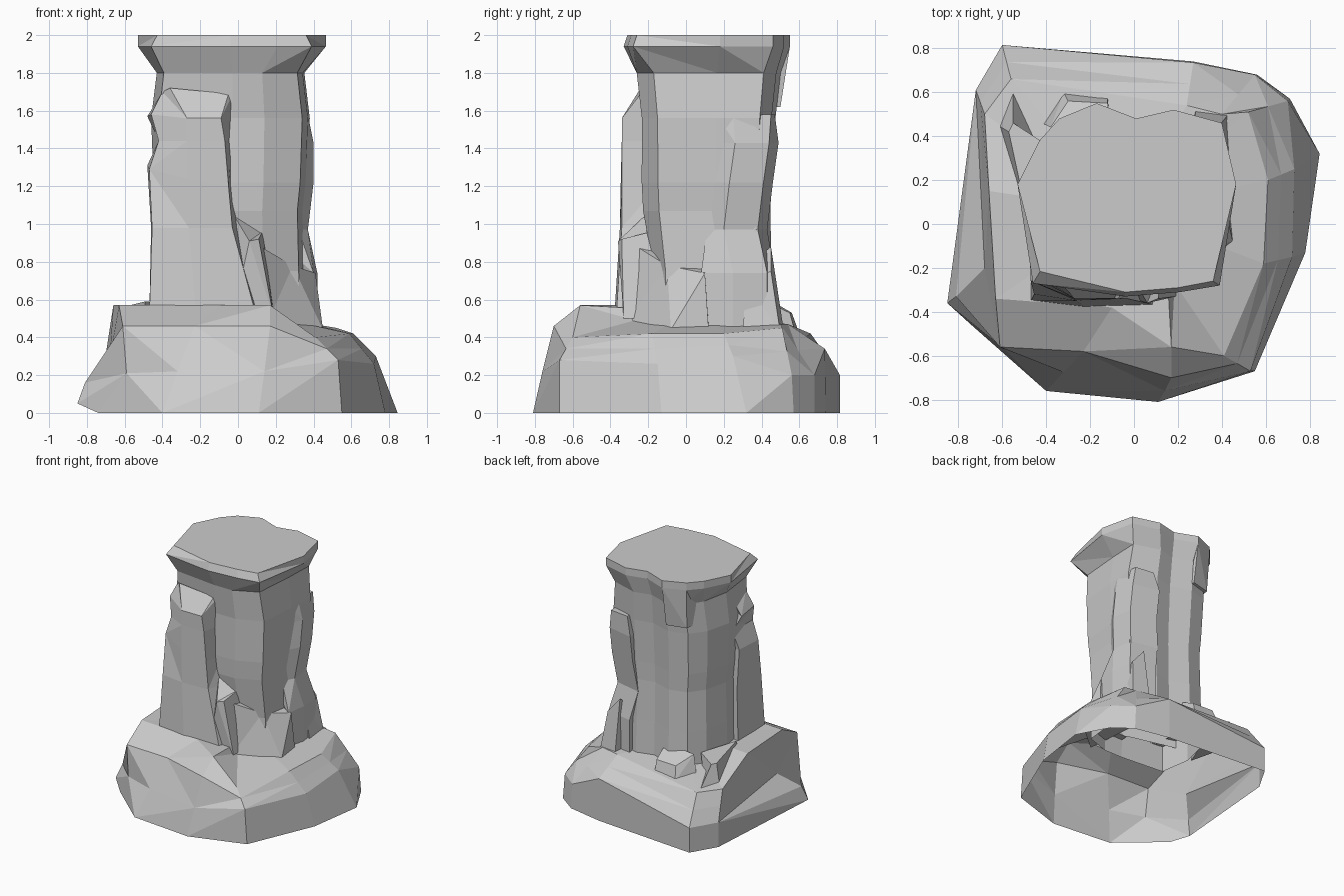
import bpy, bmesh
from mathutils import Vector


def loft(name, rings, cap_top=True, cap_bottom=False):
    """Skin a stack of equal-length closed rings (counter-clockwise from above)."""
    bm = bmesh.new()
    loops = [[bm.verts.new(p) for p in ring] for ring in rings]
    n = len(loops[0])
    for lo, hi in zip(loops, loops[1:]):
        for i in range(n):
            j = (i + 1) % n
            bm.faces.new((lo[i], lo[j], hi[j], hi[i]))
    if cap_top:
        bm.faces.new(loops[-1])
    if cap_bottom:
        bm.faces.new(loops[0][::-1])
    # warped quads become clean flat facets
    bmesh.ops.connect_verts_nonplanar(bm, angle_limit=0.15, faces=bm.faces[:])
    me = bpy.data.meshes.new(name)
    bm.to_mesh(me)
    bm.free()
    ob = bpy.data.objects.new(name, me)
    bpy.context.collection.objects.link(ob)
    return ob


def at(z, pts):
    return [(x, y, z) for x, y in pts]


# Base boulder: ground line, shoulder, step, upper rim, inner rim (open underneath)
ground = [(.11, -.81, 0), (.55, -.67, 0), (.78, -.13, 0), (.845, .32, 0),
          (.71, .57, 0), (.56, .68, 0), (.27, .74, 0), (-.60, .815, 0),
          (-.72, .61, 0), (-.85, -.36, .05), (-.74, -.46, 0), (-.40, -.76, 0)]
shoulder = [(.14, -.76, .22), (.53, -.67, .28), (.72, -.15, .26), (.73, .25, .3),
            (.70, .56, .2), (.55, .68, .2), (.27, .735, .34), (-.60, .815, .2),
            (-.72, .61, .2), (-.81, -.33, .16), (-.59, -.57, .21), (-.32, -.675, .22)]
rim = [(.17, -.56, .57), (.41, -.60, .40), (.59, -.18, .42), (.61, .2, .42),
       (.52, .51, .45), (.40, .50, .47), (.24, .54, .47), (-.56, .66, .42),
       (-.68, .50, .42), (-.66, .15, .57), (-.63, -.34, .57), (-.10, -.38, .57)]
step = [Vector(s).lerp(Vector(r), .5) for s, r in zip(shoulder, rim)]
step[0] = (.17, -.70, .46)       # front crest
step[11] = (-.23, -.58, .46)
step[9] = (-.68, -.20, .28)      # left-hand ledge
step[10] = (-.61, -.56, .46)     # upright corner above the ledge
c = Vector((-.04, .06))
inner = [(c.x + (x - c.x) * .5, c.y + (y - c.y) * .5, .56 if z > .5 else .49) for x, y, z in rim]
inner[0] = (.15, -.2, .55)
inner[11] = (-.1, -.2, .56)
loft("base_boulder", [ground, shoulder, step, rim, inner], cap_top=False)

# Column shaft, undercut at the front foot, with flared capital
shaft = [(-.03, -.22), (.14, -.22), (.34, -.14), (.37, .16), (.38, .38), (.15, .44),
         (.0, .41), (-.17, .46), (-.32, .42), (-.41, .30), (-.46, .10), (-.42, -.18)]
flare = [(-.04, -.33), (.21, -.31), (.39, -.28), (.465, .18), (.40, .46), (.18, .52),
         (.01, .48), (-.17, .55), (-.34, .48), (-.43, .38), (-.53, .18), (-.46, -.27)]
levels = [(.35, .96, 1.02, .8), (.75, .95, .98, .8), (1.07, .93, .96, 1.1),
          (1.22, .97, .98, 1.1), (1.56, 1, 1.04, 1), (1.8, .93, 1.12, 1)]
rings = []
for z, sx, sy, front in levels:
    ring = [(-.03 + (x + .03) * sx, .12 + (y - .12) * sy) for x, y in shaft]
    rings.append(at(z, [(x, y * front if y < 0 else y) for x, y in ring]))
top = [(x * (.93 if y < 0 else 1), y * .8 if y < 0 else y) for x, y in flare]
top[0], top[1] = (-.04, -.31), (.20, -.29)
top[2] = (.36, -.26)
loft("column", rings + [at(1.94, flare), at(2, top)])

# Tall front buttress: back-left, front-left, front-mid, front-right, inner-right
loft("front_buttress", [
    [(-.47, 0, .5), (-.47, -.35, .5), (-.22, -.38, .5), (.10, -.37, .5), (.12, -.15, .5)],
    [(-.46, 0, .98), (-.455, -.32, .98), (-.26, -.35, .98), (-.03, -.34, .98), (.02, -.15, .98)],
    [(-.48, 0, 1.31), (-.47, -.26, 1.29), (-.27, -.345, 1.24), (-.05, -.34, 1.2), (-.03, -.15, 1.2)],
    [(-.42, 0, 1.44), (-.42, -.26, 1.44), (-.27, -.34, 1.44), (-.07, -.34, 1.44), (-.03, -.15, 1.44)],
    [(-.48, -.03, 1.57), (-.46, -.22, 1.58), (-.27, -.34, 1.56), (-.09, -.34, 1.56), (-.03, -.22, 1.68)],
    [(-.40, -.03, 1.68), (-.40, -.20, 1.70), (-.36, -.24, 1.72), (-.05, -.24, 1.69), (-.03, -.15, 1.69)]])

# Back-right slab running up the shaft
right_slab = [(.37, .16), (.42, .25), (.40, .43), (.18, .48), (.2, .2)]
foot = [(.40, .08), (.42, .25), (.40, .43), (.18, .47), (.2, .2)]
loft("right_slab", [at(.42, foot), at(.74, foot)]
     + [at(z, [(x + dx, y + dy) for x, y in right_slab]) for z, dx, dy in
        [(.97, -.05, -.05), (1.22, -.02, -.02), (1.43, -.02, .01)]]
     + [at(1.58, [(.34, .16), (.37, .25), (.36, .45), (.2, .47), (.25, .2)])])

# Broken chips: (name, foot z, foot outline, top corners)
chips = [
    ("front_chip", .5, [(-.03, -.33), (.19, -.33), (.20, -.12), (-.03, -.12)],
     [(.06, -.36, .91), (.11, -.34, .92), (.13, -.18, .96), (-.03, -.2, 1.06)]),
    ("right_front_chip", .44, [(.14, -.34), (.45, -.08), (.43, .12), (.1, .12)],
     [(.12, -.26, .88), (.29, -.10, .78), (.41, .10, .74), (.1, .1, .84)]),
    ("back_right_chip", .42, [(.44, .30), (.43, .50), (.28, .52), (.25, .35)],
     [(.38, .32, .7), (.39, .45, .75), (.28, .45, .88), (.25, .35, .8)]),
    ("back_ledge", .42, [(-.10, .40), (-.12, .58), (-.32, .60), (-.42, .46)],
     [(-.10, .40, .6), (-.12, .55, .53), (-.30, .56, .53), (-.38, .44, .6)]),
    ("left_chip", .40, [(-.40, .35), (-.55, .62), (-.62, .45), (-.52, .05)],
     [(-.38, .35, .58), (-.55, .46, .57), (-.57, .42, .57), (-.49, .05, .59)]),
    ("under_cap_bulge", 1.62, [(-.14, .3), (-.17, .50), (-.33, .46), (-.36, .25)],
     [(-.12, .3, 1.95), (-.17, .55, 1.94), (-.34, .48, 1.94), (-.38, .25, 1.95)]),
]
for name, z, outline, tip in chips:
    loft(name, [at(z, outline), tip], cap_bottom=True)
